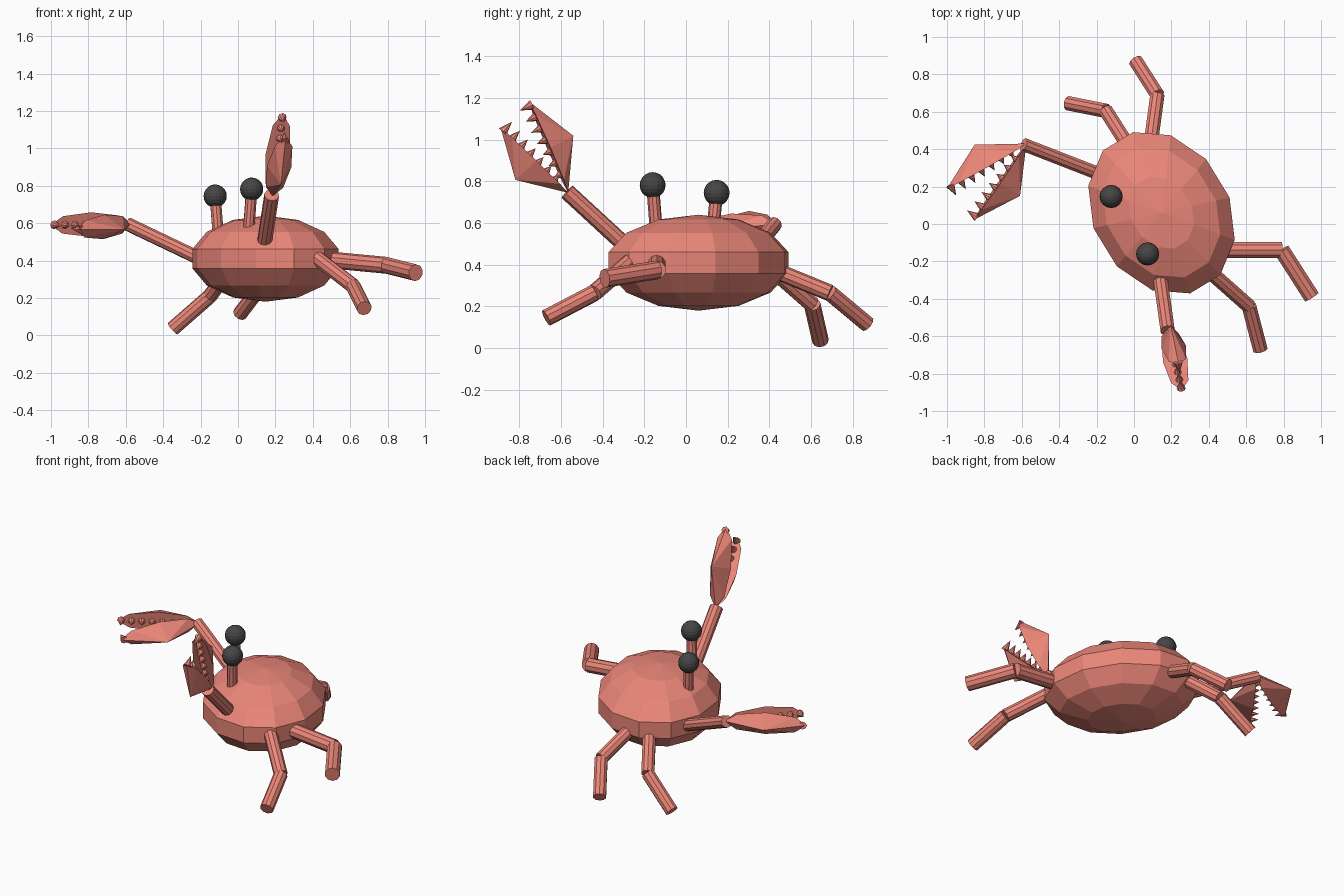
import bpy
import bmesh
import math
from mathutils import Vector, Matrix

if "Cube" in bpy.data.objects:
    bpy.data.objects.remove(bpy.data.objects["Cube"])


def material(name, color):
    m = bpy.data.materials.new(name)
    m.diffuse_color = color
    m.use_nodes = True
    m.node_tree.nodes["Principled BSDF"].inputs["Base Color"].default_value = m.diffuse_color
    return m


SHELL = material("coral", (0.83, 0.24, 0.19, 1))
DARK = material("dark grey", (0.06, 0.06, 0.06, 1))


def make(name, bm, mat):
    mesh = bpy.data.meshes.new(name)
    bm.to_mesh(mesh)
    bm.free()
    mesh.materials.append(mat)
    ob = bpy.data.objects.new(name, mesh)
    bpy.context.collection.objects.link(ob)
    return ob


def add_rod(bm, a, b, r1, r2, sides=10):
    a, b = Vector(a), Vector(b)
    d = b - a
    rot = d.to_track_quat('Z', 'Y').to_matrix().to_4x4()
    bmesh.ops.create_cone(bm, cap_ends=True, segments=sides, radius1=r1, radius2=r2,
                          depth=d.length, matrix=Matrix.Translation((a + b) / 2) @ rot)


def limb(name, points, r):
    bm = bmesh.new()
    for a, b in zip(points, points[1:]):
        add_rod(bm, a, b, r, r)
    make(name, bm, SHELL)


# Body: flattened low-poly ellipsoid, turned towards the front left
bm = bmesh.new()
turn = Matrix.Rotation(math.atan2(-0.85, 0.52), 4, 'Z')
bmesh.ops.create_uvsphere(
    bm, u_segments=12, v_segments=7, radius=1,
    matrix=Matrix.Translation((0.147, 0.06, 0.41)) @ turn
    @ Matrix.Diagonal((0.475, 0.375, 0.23, 1)) @ Matrix.Rotation(math.radians(15), 4, 'Z'))
make("body", bm, SHELL)

# Eyes on stalks
for side, foot, ball in (("left", (-0.105, 0.125, 0.53), (-0.122, 0.147, 0.745)),
                         ("right", (0.055, -0.14, 0.53), (0.073, -0.16, 0.782))):
    bm = bmesh.new()
    add_rod(bm, foot, ball, 0.031, 0.031)
    make(side + "_eye_stalk", bm, SHELL)
    bm = bmesh.new()
    bmesh.ops.create_uvsphere(bm, u_segments=16, v_segments=10, radius=0.062,
                              matrix=Matrix.Translation(ball))
    make(side + "_eye", bm, DARK)

# Walking legs, each with two segments
limb("front_right_leg", [(0.42, -0.14, 0.41), (0.79, -0.14, 0.375), (0.95, -0.39, 0.335)], 0.045)
limb("middle_right_leg", [(0.40, -0.25, 0.43), (0.615, -0.44, 0.265), (0.675, -0.67, 0.145)], 0.041)
limb("middle_left_leg", [(0.08, 0.36, 0.40), (0.125, 0.69, 0.265), (0.01, 0.87, 0.115)], 0.040)
limb("front_left_leg", [(-0.02, 0.40, 0.39), (-0.15, 0.605, 0.21), (-0.35, 0.645, 0.035)], 0.040)

# Claw arms
limb("left_arm", [(-0.14, 0.25, 0.38), (-0.59, 0.425, 0.595)], 0.037)
limb("right_arm", [(0.135, -0.25, 0.455), (0.18, -0.57, 0.75)], 0.040)


def jaw(name, base, tip, other):
    """Flattened cone whose long oval face carries the teeth."""
    base, tip, other = Vector(base), Vector(tip), Vector(other)
    along = (tip - base).normalized()
    out = base - other
    out = (out - along * out.dot(along)).normalized()
    wide = out.cross(along)
    length = (tip - base).length
    frame = Matrix((along, wide, out)).transposed().to_4x4()
    bm = bmesh.new()
    bmesh.ops.create_cone(
        bm, cap_ends=True, segments=8, radius1=1, radius2=0, depth=1,
        matrix=Matrix.Translation((base + tip) / 2) @ frame
        @ Matrix.Diagonal((length / 2, 0.066, 0.132, 1)) @ Matrix.Translation((0, 0, 0.5)))
    # Teeth along the middle of the inner face
    for i in range(7):
        t = 0.2 + 0.125 * i
        root = base.lerp(tip, t)
        add_rod(bm, root + out * 0.008, root - out * (0.025 + 0.035 * t), 0.024, 0, 8)
    make(name, bm, SHELL)


# Claws
for side, base, tip1, tip2 in (
        ("left", (-0.575, 0.43, 0.595), (-1.0, 0.19, 0.59), (-0.86, 0.02, 0.565)),
        ("right", (0.185, -0.565, 0.745), (0.24, -0.755, 1.185), (0.255, -0.89, 1.06))):
    jaw(side + "_claw_upper", base, tip1, tip2)
    jaw(side + "_claw_lower", base, tip2, tip1)
